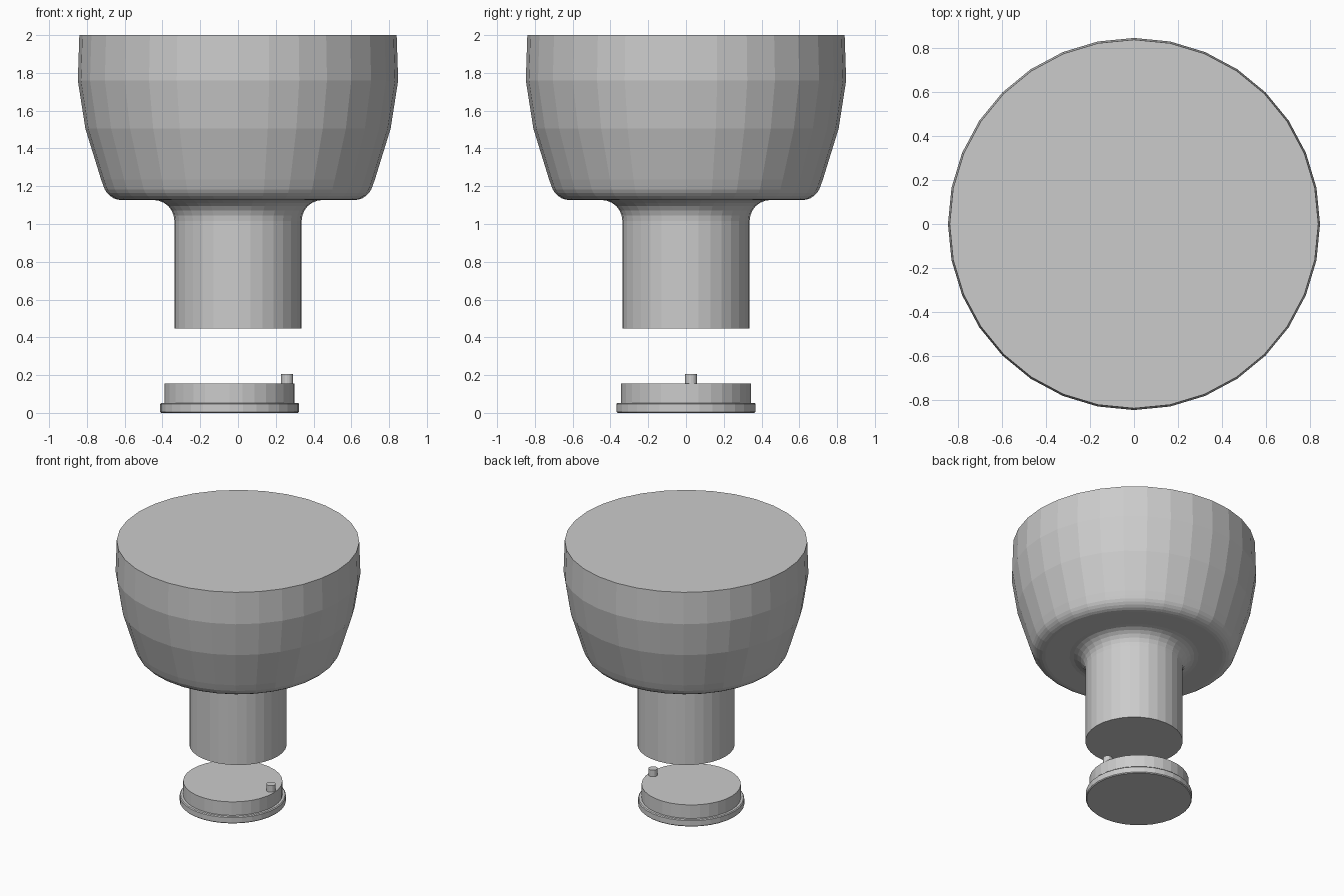
import bpy, bmesh, math

cube = bpy.data.objects.get("Cube")
if cube:
    bpy.data.objects.remove(cube, do_unlink=True)

grey = bpy.data.materials.new("plain_grey")
grey.use_nodes = True
colour = (0.6, 0.6, 0.6, 1)
grey.diffuse_color = colour
grey.node_tree.nodes["Principled BSDF"].inputs["Base Color"].default_value = colour


def arc(cx, cz, rx, rz, start, end, steps=6):
    """Points of a fillet in the (radius, height) plane."""
    angles = [math.radians(start + (end - start) * i / steps) for i in range(steps + 1)]
    return [(cx + rx * math.cos(a), cz + rz * math.sin(a)) for a in angles]


def turned(name, profile, centre=(0, 0), sides=32):
    """Solid of revolution with flat faces, capped at both ends."""
    bm = bmesh.new()
    rings = []
    for r, z in profile:
        rings.append([bm.verts.new((r * math.cos(math.tau * i / sides),
                                    r * math.sin(math.tau * i / sides), z))
                      for i in range(sides)])
    for low, high in zip(rings, rings[1:]):
        for i in range(sides):
            j = (i + 1) % sides
            bm.faces.new((low[i], low[j], high[j], high[i]))
    bm.faces.new(rings[0][::-1])
    bm.faces.new(rings[-1])
    mesh = bpy.data.meshes.new(name)
    bm.to_mesh(mesh)
    bm.free()
    mesh.materials.append(grey)
    obj = bpy.data.objects.new(name, mesh)
    obj.location = (*centre, 0)
    bpy.context.collection.objects.link(obj)
    return obj


# Bowl-shaped head flowing into the cylindrical neck
head = [(0.337, 0.446)]
head += arc(0.447, 1.017, 0.11, 0.11, 180, 90)
head += arc(0.617, 1.232, 0.1, 0.105, -90, -15)
head += [(0.725, 1.236), (0.808, 1.505), (0.848, 1.76), (0.84, 2.0)]
turned("head_and_neck", head)

# Separate stepped cap below the neck
cap_centre = (-0.044, 0)
turned("cap_flange", [(0.362, 0), (0.368, 0.006), (0.368, 0.047), (0.362, 0.053)], cap_centre)
turned("cap_plug", [(0.344, 0.05), (0.344, 0.156)], cap_centre)

# Locating pin on the cap
turned("cap_pin", [(0.032, 0.15), (0.032, 0.205)], (0.26, 0.027), sides=16)
